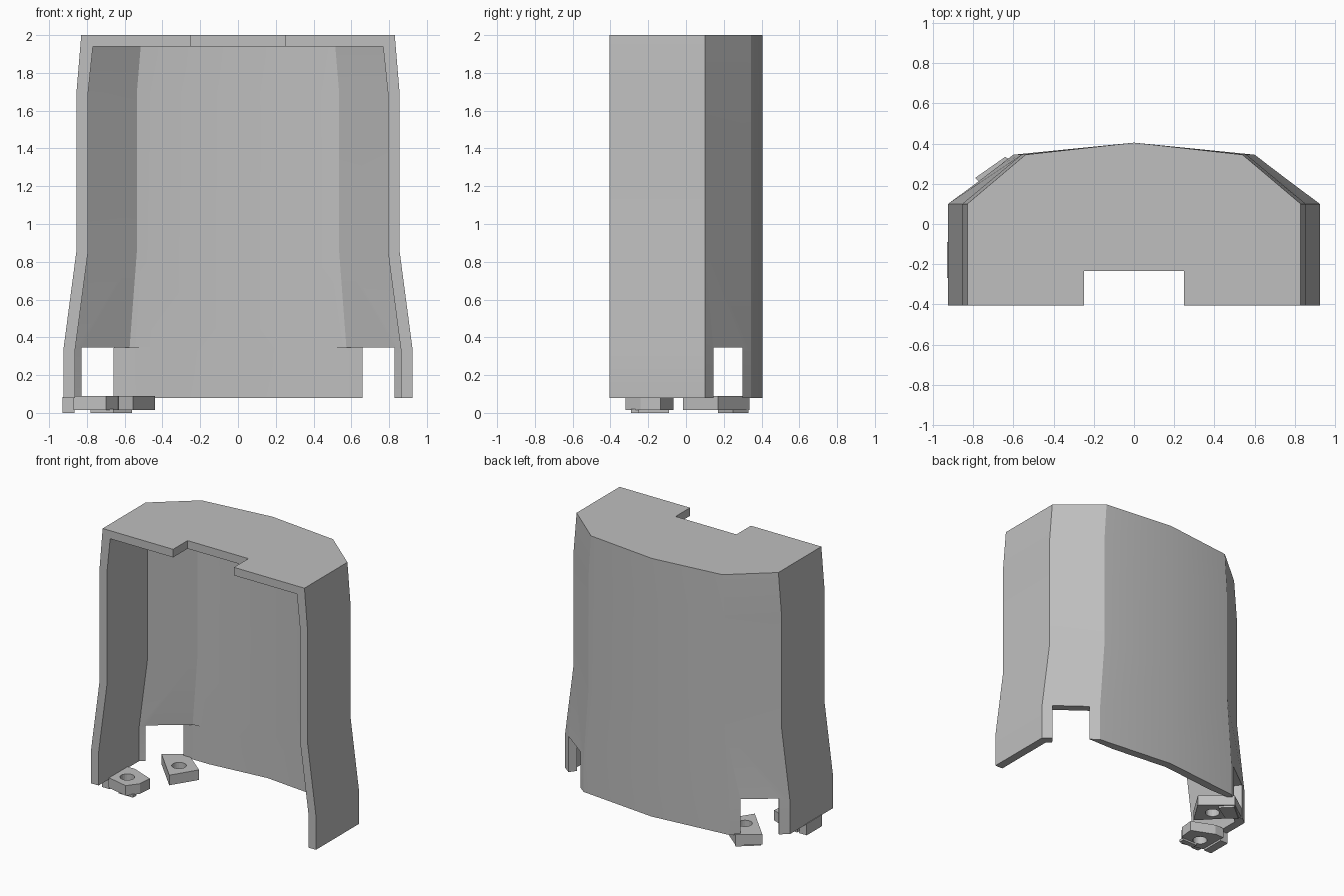
import bpy, bmesh, math

if "Cube" in bpy.data.objects:
    bpy.data.objects.remove(bpy.data.objects["Cube"])

grey = bpy.data.materials.new("plain grey")
grey.use_nodes = True
colour = (0.52, 0.52, 0.52, 1)
grey.diffuse_color = colour
grey.node_tree.nodes["Principled BSDF"].inputs["Base Color"].default_value = colour


def loft(name, rings):
    """Closed solid through stacked rings of equal point count."""
    bm = bmesh.new()
    loops = [[bm.verts.new(p) for p in ring] for ring in rings]
    count = len(loops[0])
    for low, high in zip(loops, loops[1:]):
        for i in range(count):
            j = (i + 1) % count
            bm.faces.new((low[i], low[j], high[j], high[i]))
    bm.faces.new(loops[0])
    bm.faces.new(loops[-1])
    bmesh.ops.recalc_face_normals(bm, faces=bm.faces)
    mesh = bpy.data.meshes.new(name)
    bm.to_mesh(mesh)
    bm.free()
    mesh.materials.append(grey)
    obj = bpy.data.objects.new(name, mesh)
    bpy.context.collection.objects.link(obj)
    return obj


def prism(name, points, bottom, top):
    return loft(name, [[(x, y, z) for x, y in points] for z in (bottom, top)])


def box(name, x0, x1, y0, y1, z0, z1):
    return prism(name, [(x0, y0), (x1, y0), (x1, y1), (x0, y1)], z0, z1)


def cut(target, cutter):
    cutter.hide_render = True
    mod = target.modifiers.new("cut", 'BOOLEAN')
    mod.operation = 'DIFFERENCE'
    mod.solver = 'EXACT'
    mod.object = cutter
    bpy.context.view_layer.objects.active = target
    bpy.ops.object.modifier_apply(modifier=mod.name)
    bpy.data.objects.remove(cutter)


def section(half, corner, z, front, side, back, middle):
    """Symmetric plan: straight sides, chamfered corners, shallow peaked back."""
    right = [(half, front), (half, side), (corner, back)]
    left = [(-x, y) for x, y in reversed(right)]
    return [(x, y, z) for x, y in right + [(0, middle)] + left]


# Shell: flared body, hollowed from the front and below
levels = [(0.925, 0.60, 0.08), (0.925, 0.60, 0.33), (0.855, 0.56, 0.86),
          (0.855, 0.56, 1.70), (0.83, 0.54, 2.0)]
shell = loft("shell", [section(w, c, z, -0.405, 0.10, 0.345, 0.405) for w, c, z in levels])
inner_heights = [-0.1, 0.33, 0.86, 1.70, 1.94]
cut(shell, loft("cavity", [section(w - 0.062, c - 0.025, z, -0.6, 0.07, 0.287, 0.345)
                           for (w, c, _), z in zip(levels, inner_heights)]))

# Notch in the top plate
cut(shell, box("top_notch", -0.25, 0.25, -0.6, -0.235, 1.7, 2.2))

# Openings low in both rear chamfers
for side in (-1, 1):
    plan = [(0.981, 0.30), (0.745, -0.015), (0.40, -0.015), (0.40, 0.30)]
    cut(shell, prism("corner_opening", [(side * x, y) for x, y in plan], -0.1, 0.345))

# Mounting tabs with round screw holes
tabs = {
    "front_tab": ([(-0.87, -0.065), (-0.80, -0.065), (-0.63, -0.135),
                   (-0.64, -0.24), (-0.70, -0.32), (-0.87, -0.28)], (-0.77, -0.20)),
    "rear_tab": ([(-0.79, 0.23), (-0.64, 0.335), (-0.44, 0.17), (-0.555, -0.015)], (-0.59, 0.15)),
}
for name, (plan, (hx, hy)) in tabs.items():
    tab = prism(name, plan, 0.015, 0.09)
    turns = [math.tau * i / 20 for i in range(20)]
    hole = [(hx + 0.05 * math.cos(a), hy + 0.05 * math.sin(a)) for a in turns]
    cut(tab, prism("screw_hole", hole, -0.1, 0.2))

# Lips beneath the tabs
box("side_lip", -0.93, -0.866, -0.27, -0.09, 0, 0.085)
prism("rear_lip", [(-0.77, 0.22), (-0.64, 0.33), (-0.56, 0.25), (-0.69, 0.17)], 0, 0.02)
box("front_lip", -0.78, -0.66, -0.29, -0.25, 0, 0.02)

# Soft shading across shallow bends only
bpy.ops.object.select_all(action='DESELECT')
shell.select_set(True)
bpy.context.view_layer.objects.active = shell
bpy.ops.object.shade_smooth_by_angle(angle=math.radians(30))
